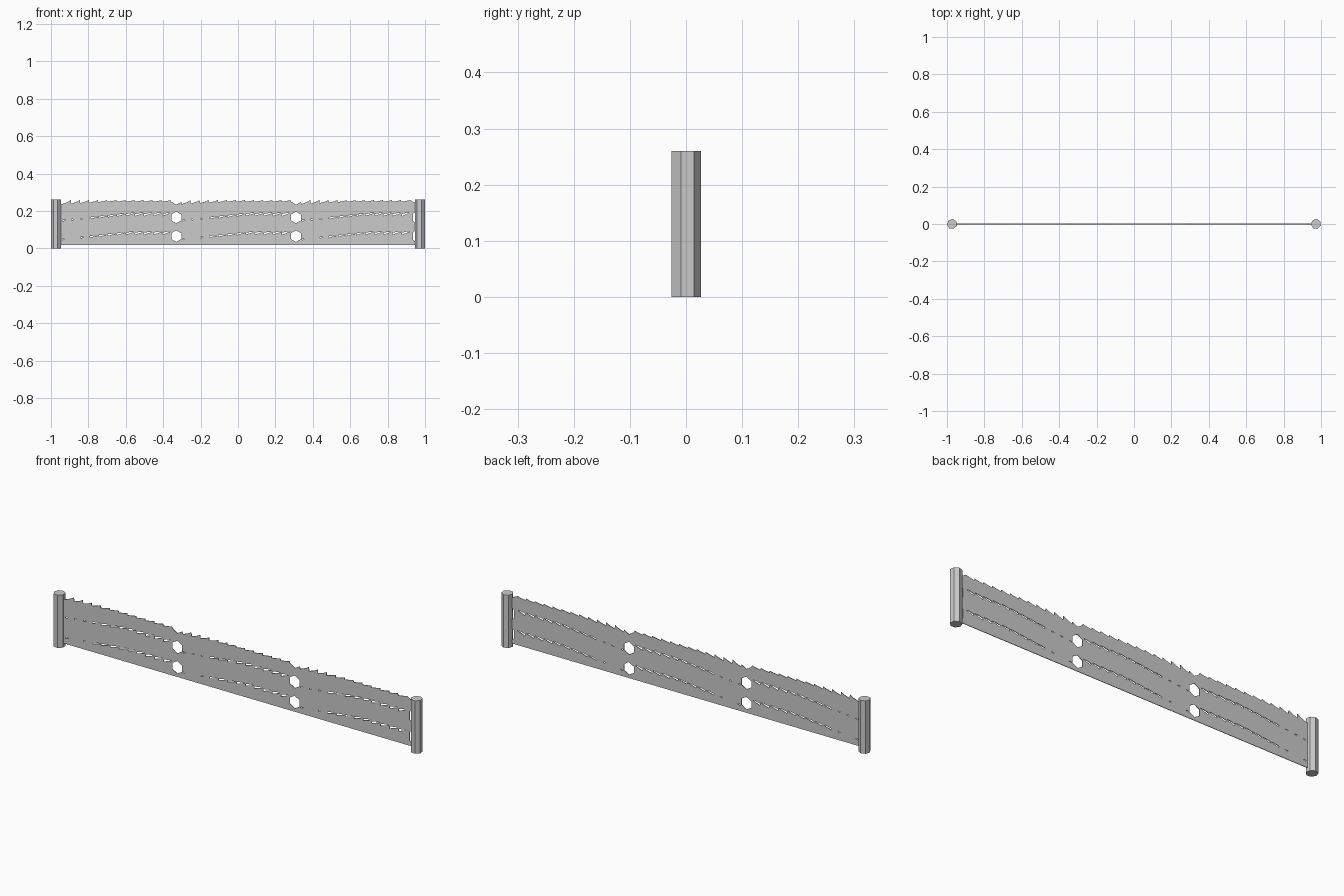
import bpy, bmesh, math
from mathutils import Matrix

if "Cube" in bpy.data.objects:
    bpy.data.objects.remove(bpy.data.objects["Cube"])

PERIOD, START, PITCH = 0.64, -0.97, 0.0485   # three repeated bays
TEETH = 12


def finish(bm, name):
    mesh = bpy.data.meshes.new(name)
    bm.to_mesh(mesh)
    bm.free()
    obj = bpy.data.objects.new(name, mesh)
    bpy.context.collection.objects.link(obj)
    return obj


# Seven-sided end posts
def post(name, x):
    bm = bmesh.new()
    bmesh.ops.create_cone(bm, cap_ends=True, segments=7, radius1=0.0272, radius2=0.0272, depth=0.26,
                          matrix=Matrix.Translation((x, 0, 0.13)) @ Matrix.Rotation(math.radians(31.4), 4, 'Z'))
    # turn the ring so that one corner sits 20 degrees clockwise of +x
    v = max((v for v in bm.verts if v.co.z > 0.2), key=lambda v: v.co.x)
    turn = math.radians(-20) - math.atan2(v.co.y, v.co.x - x)
    bmesh.ops.rotate(bm, verts=bm.verts, cent=(x, 0, 0), matrix=Matrix.Rotation(turn, 3, 'Z'))
    return finish(bm, name)


post("left_post", -0.973)
post("right_post", 0.973)


# Hexagonal gap between bays
def hexagon(x, z):
    return [(x + 0.031 * math.cos(math.radians(a)), z + 0.031 * math.sin(math.radians(a)))
            for a in range(30, 390, 60)]


# Outline with a saw-toothed top edge, drawn left to right
outline = [(START + 0.005, 0.018)]
for k in range(3):
    x0 = START + k * PERIOD
    if k:
        outline += [(x0 - 0.027, 0.25), (x0, 0.233), (x0 + 0.027, 0.248)]
    else:
        outline.append((START + 0.005, 0.234))
    for i in range(TEETH):
        x = x0 + 0.029 + i * PITCH
        valley = 0.236 + 0.013 * min(1, i / 5)
        outline += [(x, valley), (x + PITCH * 0.6, valley + (0.258 - valley) * 0.5),
                    (x + PITCH - 0.001, 0.258)]
# right edge with the half gaps beside the post
outline.append((0.965, 0.233))
for z in (0.165, 0.065):
    outline += [(0.965, z + 0.029), (0.95, z + 0.031), (0.936, z + 0.02), (0.936, z - 0.02),
                (0.95, z - 0.031), (0.965, z - 0.029)]
outline.append((0.965, 0.018))

# Hexagons and slanted slits along the two lower seams
loops = [outline]
for drop in (0, 0.1):
    for k in range(3):
        x0 = START + k * PERIOD
        if k:
            loops.append(hexagon(x0, 0.165 - drop))
        for i in range(TEETH):
            t = i / (TEETH - 1)
            x = x0 + 0.032 + i * PITCH
            z = 0.148 + 0.032 * min(1, t / 0.6) - drop
            if i < 3:
                if drop and i == 1:
                    continue
                loops.append([(x, z - 0.003), (x + 0.016, z + 0.002), (x, z + 0.003)])
            else:
                h = 0.008 + 0.006 * t
                length = min(0.046, x0 + PERIOD - 0.032 - x)
                loops.append([(x, z - h / 2), (x + length, z + h / 2 + 0.002),
                              (x + length * 0.6, z + h / 2 + 0.002), (x, z + h / 4)])

# Flat panel filled between the outline and the holes
bm = bmesh.new()
edges = []
for loop in loops:
    vs = [bm.verts.new((x, 0, z)) for x, z in loop]
    edges += [bm.edges.new((vs[i], vs[(i + 1) % len(vs)])) for i in range(len(vs))]
bmesh.ops.triangle_fill(bm, use_beauty=True, use_dissolve=False, edges=edges, normal=(0, -1, 0))
panel = finish(bm, "fence_panel")
solid = panel.modifiers.new("thickness", 'SOLIDIFY')
solid.thickness = 0.003
solid.offset = 0
